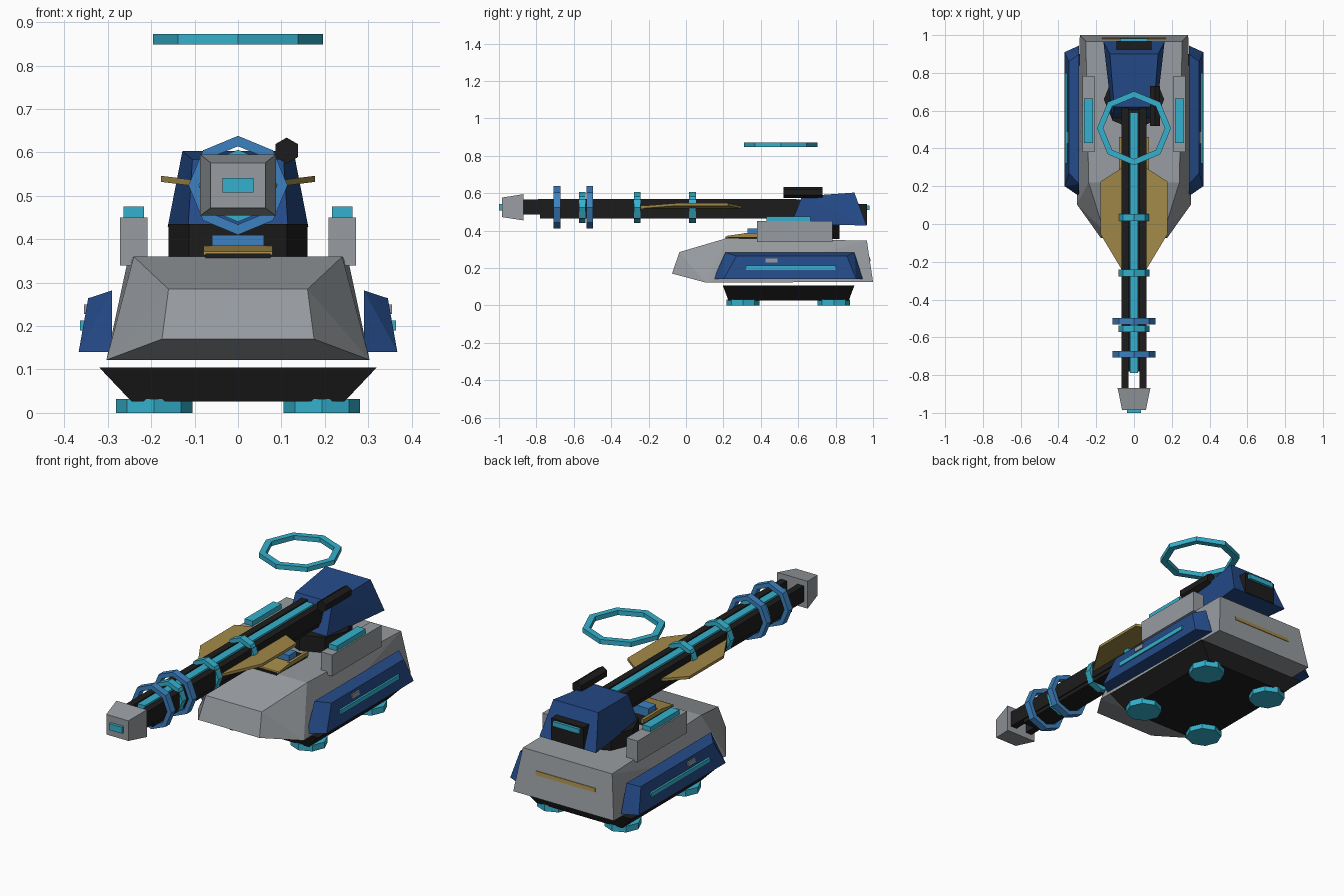
import bpy, bmesh, math
from mathutils import Vector

if "Cube" in bpy.data.objects:
    bpy.data.objects.remove(bpy.data.objects["Cube"])

def mat(name, c):
    m = bpy.data.materials.new(name)
    m.diffuse_color = (*c, 1)
    m.use_nodes = True
    m.node_tree.nodes["Principled BSDF"].inputs["Base Color"].default_value = m.diffuse_color
    return m

GREY = mat("armour grey", (0.31, 0.33, 0.35))
NAVY = mat("navy blue", (0.018, 0.07, 0.25))
BLACK = mat("black metal", (0.012, 0.012, 0.012))
CYAN = mat("glow cyan", (0.035, 0.44, 0.61))
BLUE = mat("coil blue", (0.045, 0.22, 0.53))
GOLD = mat("dull gold", (0.36, 0.25, 0.065))

def finish(name, bm, m):
    bmesh.ops.recalc_face_normals(bm, faces=bm.faces[:])
    me = bpy.data.meshes.new(name)
    bm.to_mesh(me)
    bm.free()
    me.materials.append(m)
    ob = bpy.data.objects.new(name, me)
    bpy.context.collection.objects.link(ob)
    return ob

def solid(name, pts, m):
    """Convex faceted solid around a few corner points."""
    bm = bmesh.new()
    for p in pts:
        bm.verts.new(p)
    r = bmesh.ops.convex_hull(bm, input=bm.verts[:])
    junk = [g for g in r["geom_interior"] if isinstance(g, bmesh.types.BMVert)]
    bmesh.ops.delete(bm, geom=junk, context='VERTS')
    bmesh.ops.dissolve_limit(bm, angle_limit=0.01, verts=bm.verts[:], edges=bm.edges[:])
    return finish(name, bm, m)

def box(name, x, y, z, m):
    return solid(name, [(a, b, c) for a in x for b in y for c in z], m)

def mirrored(pts):
    return [(s * x, y, z) for x, y, z in pts for s in (-1, 1)]

def axis_point(axis, c, r, a, h):
    u, v = r * math.cos(a), r * math.sin(a)
    d = (u, v, h) if axis == 'Z' else (u, h, v)
    return Vector(c) + Vector(d)

def prism(name, c, r, h, n, m, axis='Z', turn=0.0):
    solid(name, [axis_point(axis, c, r, turn + math.tau * i / n, k)
                 for i in range(n) for k in (-h / 2, h / 2)], m)

def ring(name, c, ro, ri, h, m, axis, n=8):
    bm = bmesh.new()
    section = [(ro, -h / 2), (ro, h / 2), (ri, h / 2), (ri, -h / 2)]
    loops = [[bm.verts.new(axis_point(axis, c, r, math.tau * i / n, k)) for r, k in section]
             for i in range(n)]
    for i in range(n):
        a, b = loops[i], loops[(i + 1) % n]
        for j in range(4):
            k = (j + 1) % 4
            bm.faces.new((a[j], a[k], b[k], b[j]))
    finish(name, bm, m)

# Hull with wedge nose, and undercarriage
solid("hull", mirrored([(.175, -.075, .17), (.16, -.035, .285), (.303, .105, .122),
                        (.24, .22, .36), (.287, 1.0, .125), (.255, .967, .346)]), GREY)
solid("undercarriage", mirrored([(.32, .197, .105), (.32, .9, .105),
                                 (.245, .227, .026), (.245, .87, .026)]), BLACK)
solid("rear_stripe", mirrored([(.17, y + d, z) for y, z in ((.980, .255), (.983, .235))
                               for d in (-.002, .004)]), GOLD)

for s, side in ((1, "right"), (-1, "left")):
    # Hover pads
    for y, end in ((.305, "front"), (.79, "rear")):
        prism(f"{end}_{side}_hover_pad", (s * .193, y, .016), .088, .032, 8, CYAN)
    # Side skirts with stripe and small plate
    solid(f"{side}_skirt", [(s * x, y, z) for x, y, z in (
        (.29, .147, .14), (.29, .945, .14), (.29, .9, .282), (.29, .21, .282),
        (.367, .20, .14), (.367, .91, .14), (.345, .86, .264), (.345, .27, .264))], NAVY)
    box(f"{side}_skirt_stripe", (s * .35, s * .364), (.32, .80), (.19, .213), CYAN)
    box(f"{side}_skirt_plate", (s * .345, s * .355), (.425, .49), (.228, .25), GREY)
    # Pods on the hull deck
    box(f"{side}_deck_pod", (s * .208, s * .272), (.38, .783), (.34, .45), GREY)
    box(f"{side}_pod_light", (s * .217, s * .264), (.43, .665), (.45, .475), CYAN)
    # Barrel rails and fins
    box(f"{side}_barrel_rail", (s * .03, s * .066), (-.88, .62), (.485, .566), BLACK)
    solid(f"{side}_barrel_fin", [(s * x, y, z + d) for x, y, z in (
        (.06, .30, .522), (.06, -.25, .522), (.177, .225, .537), (.177, -.055, .537))
        for d in (-.005, .009)], GOLD)

# Front deck hatch below the barrel
box("hatch_base", (-.075, .075), (.21, .46), (.345, .367), BLACK)
solid("hatch_rim", mirrored([(.08, .215, .364), (.08, .22, .372), (.08, .32, .386),
                             (.08, .32, .366)]), GOLD)
for s, side in ((1, "right"), (-1, "left")):
    box(f"{side}_hatch_rail", (s * .065, s * .08), (.31, .46), (.366, .386), GOLD)
box("hatch_core", (-.06, .06), (.33, .39), (.36, .41), BLUE)

# Turret and its base
prism("turret_base", (0, .66, .395), .16, .08, 8, BLACK)
solid("turret", mirrored([(.115, .56, .43), (.162, .965, .428),
                          (.105, .62, .583), (.128, .90, .603)]), NAVY)
box("turret_rear_block", (-.093, .093), (.91, .968), (.43, .542), BLACK)
box("turret_rear_light", (-.075, .075), (.96, .982), (.51, .535), CYAN)
prism("sight", (.112, .625, .604), .03, .21, 6, BLACK, 'Y', math.pi / 6)

# Barrel core, glowing strip and muzzle
box("barrel_core", (-.06, .06), (-.78, .62), (.465, .545), BLACK)
box("barrel_strip", (-.021, .021), (-.79, .59), (.54, .568), CYAN)
solid("muzzle", mirrored([(x, y, z) for x, y, zs in ((.063, -.985, (.472, .576)),
                          (.087, -.868, (.454, .595))) for z in zs]), GREY)
box("muzzle_light", (-.036, .036), (-1.0, -.98), (.508, .541), CYAN)

# Barrel rings and floating halo
for i, y in enumerate((.035, -.26, -.555)):
    ring(f"barrel_clamp_{i + 1}", (0, y, .523), .083, .06, .036, CYAN, 'Y')
for i, y in enumerate((-.515, -.69)):
    ring(f"coil_ring_{i + 1}", (0, y, .524), .114, .09, .036, BLUE, 'Y')
ring("halo", (0, .507, .86), .196, .163, .024, CYAN, 'Z')
